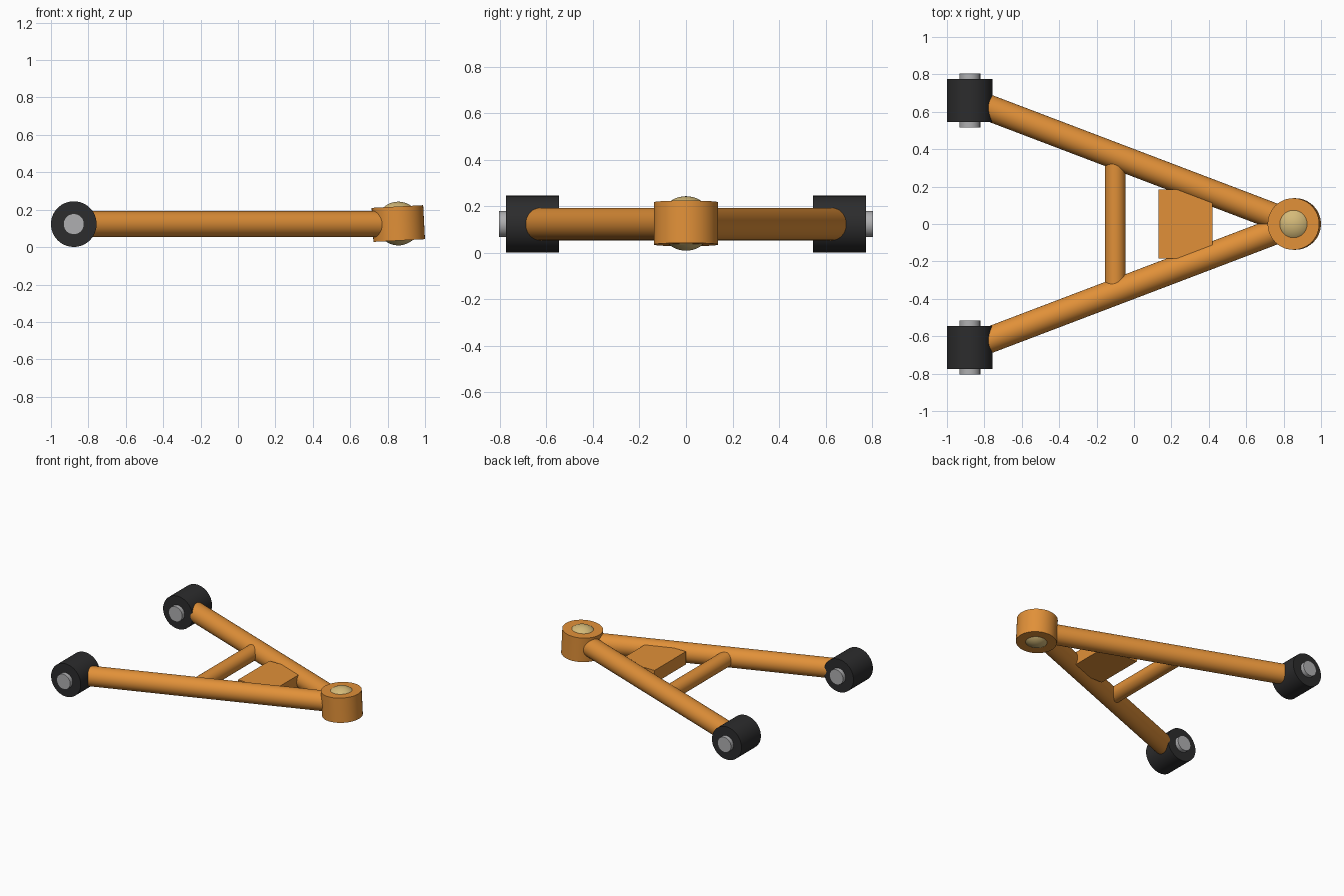
import bpy
import math
from mathutils import Vector

if "Cube" in bpy.data.objects:
    bpy.data.objects.remove(bpy.data.objects["Cube"])


def material(name, color):
    mat = bpy.data.materials.new(name)
    mat.use_nodes = True
    mat.diffuse_color = (*color, 1)
    mat.node_tree.nodes["Principled BSDF"].inputs["Base Color"].default_value = (*color, 1)
    return mat


orange = material("orange paint", (0.75, 0.28, 0.04))
rubber = material("black rubber", (0.025, 0.025, 0.026))
steel = material("grey steel", (0.43, 0.43, 0.44))
brass = material("pale brass", (0.66, 0.49, 0.19))

MID = 0.123          # height of the arm's centre plane
PIVOT_X = -0.878
PIVOT_Y = 0.66
HUB_X = 0.857


def finish(name, mat, smooth=True):
    obj = bpy.context.object
    obj.name = name
    obj.data.materials.append(mat)
    if smooth:
        bpy.ops.object.shade_smooth_by_angle(angle=math.radians(35))
    return obj


def rod(name, start, end, radius, mat):
    """Closed cylinder between two points."""
    a, b = Vector(start), Vector(end)
    rotation = (b - a).to_track_quat('Z', 'Y').to_euler()
    bpy.ops.mesh.primitive_cylinder_add(vertices=48, radius=radius, depth=(b - a).length,
                                        location=(a + b) / 2, rotation=rotation)
    return finish(name, mat)


# Mirrored arms, rubber bushings and pivot sleeves
for side, label in ((1, "back"), (-1, "front")):
    y = side * PIVOT_Y
    rod(label + "_arm_tube", (PIVOT_X + 0.06, y - side * 0.023, MID),
        (HUB_X, 0, MID), 0.07, orange)
    rod(label + "_bushing", (PIVOT_X, y - 0.114, MID), (PIVOT_X, y + 0.114, MID), 0.122, rubber)
    rod(label + "_pivot_sleeve", (PIVOT_X, y - 0.144, MID), (PIVOT_X, y + 0.144, MID), 0.056, steel)

# Cross brace and gusset block between the arms
rod("cross_brace", (-0.1, -0.35, MID), (-0.1, 0.35, MID), 0.055, orange)
bpy.ops.mesh.primitive_cube_add(size=1, location=(0.275, 0, MID))
bpy.context.object.scale = (0.29, 0.37, 0.096)
finish("gusset_block", orange, smooth=False)

# Slightly tilted hub with the ball joint showing above and below
tilt = math.radians(-3)
axis = Vector((math.sin(tilt), 0, math.cos(tilt))) * 0.091
centre = Vector((HUB_X, 0, MID + 0.003))
rod("ball_joint_hub", centre - axis, centre + axis, 0.138, orange)
bpy.ops.mesh.primitive_uv_sphere_add(segments=48, ring_count=24, radius=0.117, location=centre)
finish("ball_joint", brass)
